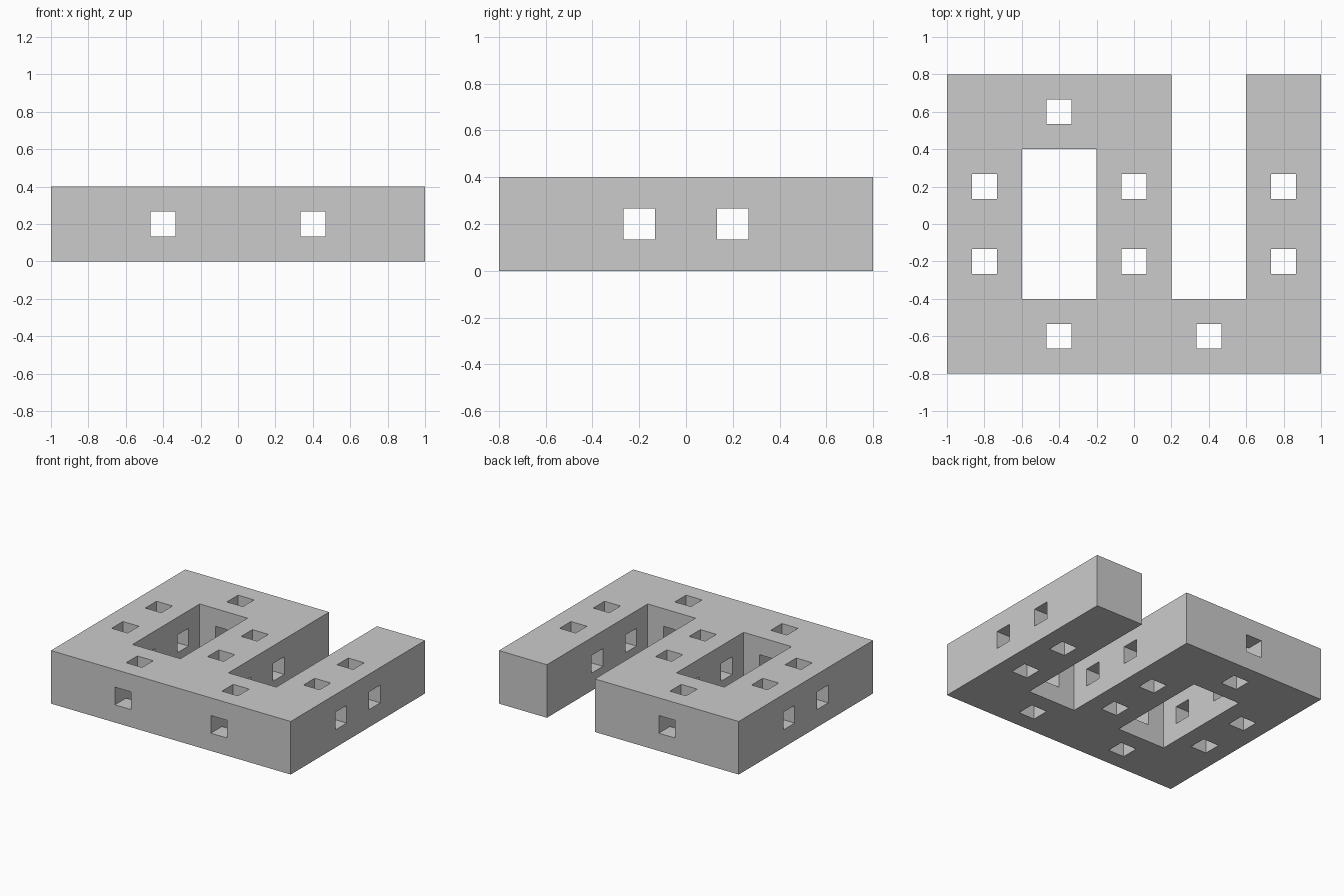
import bpy, bmesh
from mathutils import Matrix

if "Cube" in bpy.data.objects:
    bpy.data.objects.remove(bpy.data.objects["Cube"])

H = 0.4 / 3  # hole width: a third of one 0.4 block


def boxes(name, items):
    """One mesh made of boxes given as (centre, size)."""
    bm = bmesh.new()
    for c, s in items:
        bmesh.ops.create_cube(bm, size=1, matrix=Matrix.Translation(c) @ Matrix.Diagonal((*s, 1)))
    me = bpy.data.meshes.new(name)
    bm.to_mesh(me)
    bm.free()
    ob = bpy.data.objects.new(name, me)
    bpy.context.collection.objects.link(ob)
    return ob


def cut(target, name, items):
    """Subtract boxes from the target, then discard the cutter."""
    cutter = boxes(name, items)
    cutter.hide_render = True
    mod = target.modifiers.new(name, 'BOOLEAN')
    mod.operation = 'DIFFERENCE'
    mod.solver = 'EXACT'
    mod.object = cutter
    bpy.context.view_layer.objects.active = target
    bpy.ops.object.modifier_apply(modifier=name)
    bpy.data.objects.remove(cutter)


# Slab
body = boxes("block_frame", [((0, 0, 0.2), (2, 1.6, 0.4))])

# Closed window, open slot and vertical holes
holes = [(x, y) for x in (-0.8, 0, 0.8) for y in (-0.2, 0.2)]
holes += [(-0.4, 0.6), (-0.4, -0.6), (0.4, -0.6)]
cut(body, "vertical_openings",
    [((-0.4, 0, 0.2), (0.4, 0.8, 1)), ((0.4, 0.3, 0.2), (0.4, 1.4, 1))]
    + [((x, y, 0.2), (H, H, 1)) for x, y in holes])

# Tunnels from side to side
cut(body, "side_tunnels", [((0, y, 0.2), (3, H, H)) for y in (-0.2, 0.2)])

# Tunnels from front to back
cut(body, "front_tunnels", [((x, 0, 0.2), (H, 3, H)) for x in (-0.4, 0.4)])
